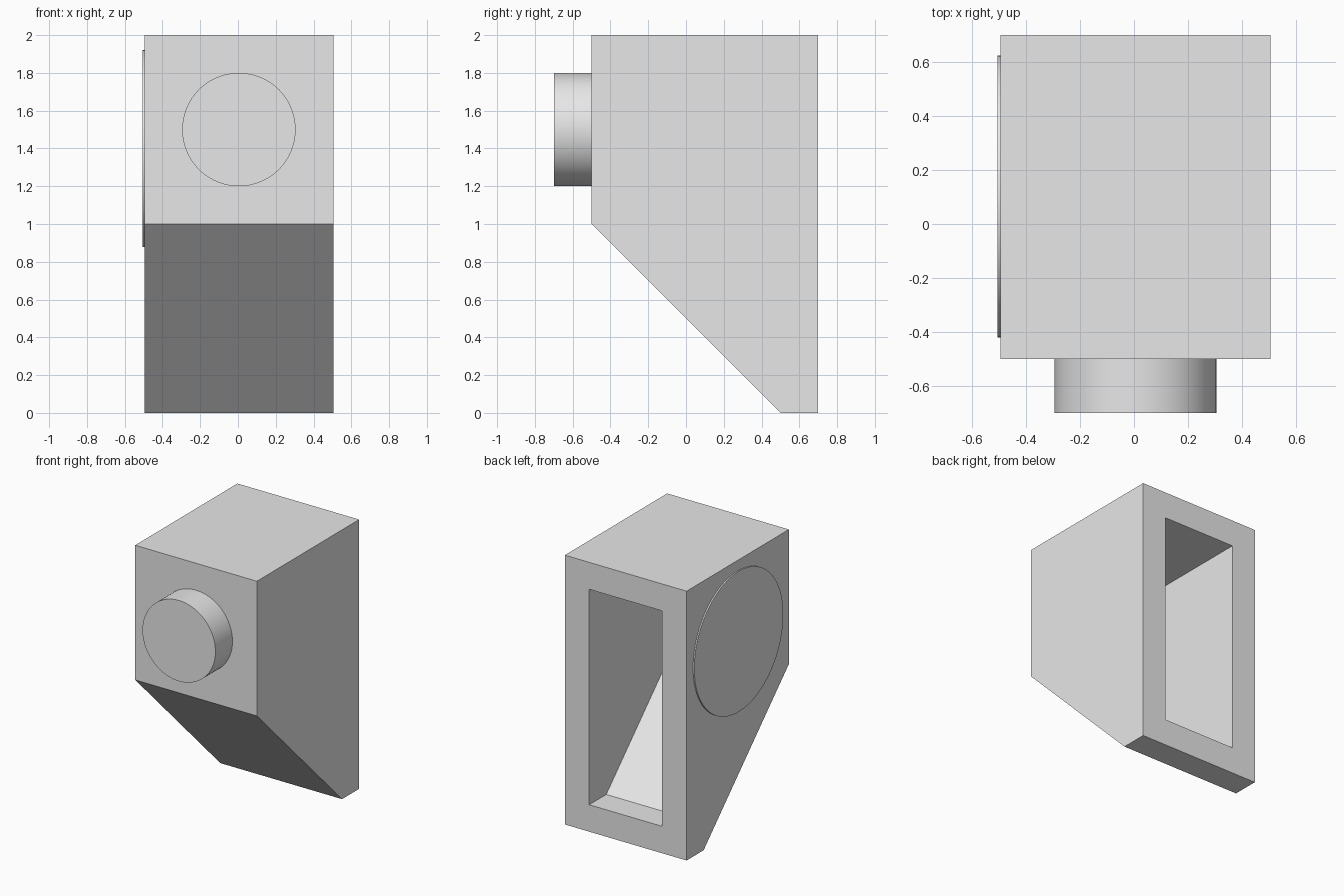
import bpy, bmesh
from math import radians
from mathutils import Matrix

if "Cube" in bpy.data.objects:
    bpy.data.objects.remove(bpy.data.objects["Cube"])

CX = 0.005  # housing centre, offset by the thin side disc

grey = bpy.data.materials.new("light grey")
grey.use_nodes = True
colour = (0.8, 0.8, 0.8, 1)
grey.diffuse_color = colour
grey.node_tree.nodes["Principled BSDF"].inputs["Base Color"].default_value = colour


def make_object(name, bm):
    bmesh.ops.recalc_face_normals(bm, faces=bm.faces)
    mesh = bpy.data.meshes.new(name)
    bm.to_mesh(mesh)
    bm.free()
    mesh.materials.append(grey)
    obj = bpy.data.objects.new(name, mesh)
    bpy.context.collection.objects.link(obj)
    return obj


def prism(name, profile, half_width):
    """Extrude a (y, z) side profile across x."""
    bm = bmesh.new()
    face = bm.faces.new([bm.verts.new((CX - half_width, y, z)) for y, z in profile])
    side = bmesh.ops.extrude_face_region(bm, geom=[face])["geom"]
    moved = [v for v in side if isinstance(v, bmesh.types.BMVert)]
    bmesh.ops.translate(bm, verts=moved, vec=(2 * half_width, 0, 0))
    return make_object(name, bm)


def cylinder(name, radius, depth, location, axis):
    bm = bmesh.new()
    matrix = Matrix.Translation(location) @ Matrix.Rotation(radians(90), 4, axis)
    bmesh.ops.create_cone(bm, cap_ends=True, segments=96, radius1=radius,
                          radius2=radius, depth=depth, matrix=matrix)
    obj = make_object(name, bm)
    bpy.ops.object.select_all(action="DESELECT")
    obj.select_set(True)
    bpy.context.view_layer.objects.active = obj
    bpy.ops.object.shade_smooth_by_angle(angle=radians(30))
    return obj


# Housing with a sloped underside
housing = prism("housing", [(0.7, 0), (0.7, 2), (-0.5, 2), (-0.5, 1), (0.5, 0)], 0.5)

# Cavity open at the back, following the outer slope
cavity = prism("cavity_cutter",
               [(0.8, 0.2), (0.8, 1.8), (-0.3, 1.8), (-0.3, 1), (0.5, 0.2)], 0.3)
cavity.hide_render = True
cut = housing.modifiers.new("cavity", "BOOLEAN")
cut.operation = "DIFFERENCE"
cut.solver = "EXACT"
cut.object = cavity
bpy.ops.object.select_all(action="DESELECT")
housing.select_set(True)
bpy.context.view_layer.objects.active = housing
bpy.ops.object.modifier_apply(modifier=cut.name)
bpy.data.objects.remove(cavity)

# Round boss on the front and thin disc on the right side
cylinder("front_boss", 0.3, 0.2, (CX, -0.6, 1.5), "X")
cylinder("side_disc", 0.522, 0.01, (-0.5, 0.102, 1.4), "Y")
